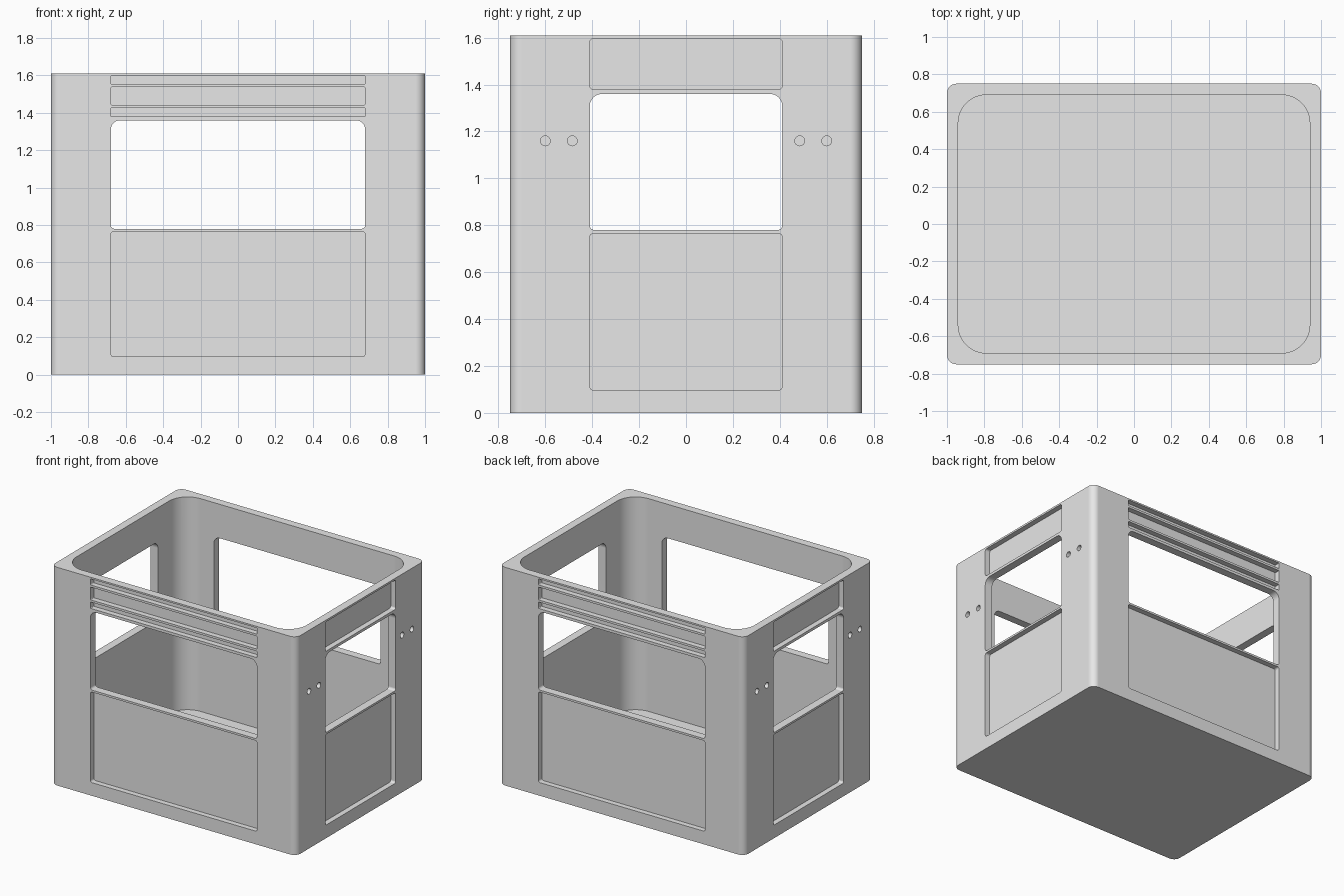
import bpy, bmesh, math
from mathutils import Matrix, Vector

if "Cube" in bpy.data.objects:
    bpy.data.objects.remove(bpy.data.objects["Cube"])

HX, HY, HEIGHT = 1.0, 0.75, 1.61
WALL, FLOOR, RECESS = 0.06, 0.04, 0.04

grey = bpy.data.materials.new("crate grey")
grey.use_nodes = True
grey.diffuse_color = (0.8, 0.8, 0.8, 1)
grey.node_tree.nodes["Principled BSDF"].inputs["Base Color"].default_value = (0.8, 0.8, 0.8, 1)


def outline(u, low, high, r_low, r_high, steps):
    """Rounded rectangle from -u to u and from low to high."""
    corners = [(u, high, r_high), (-u, high, r_high), (-u, low, r_low), (u, low, r_low)]
    points = []
    for k, (cu, cv, r) in enumerate(corners):
        mu = cu - math.copysign(r, cu)
        mv = cv - r if k < 2 else cv + r
        for i in range(steps + 1):
            a = math.pi / 2 * (k + i / steps)
            points.append((mu + r * math.cos(a), mv + r * math.sin(a)))
    return points


def prism(bm, points, bottom, top, matrix=Matrix()):
    """Extrude a closed outline along local z, then place it."""
    verts = [bm.verts.new(matrix @ Vector((u, v, bottom))) for u, v in points]
    base = bm.faces.new(verts)
    moved = bmesh.ops.extrude_face_region(bm, geom=[base])["geom"]
    new = [g for g in moved if isinstance(g, bmesh.types.BMVert)]
    shift = matrix.to_3x3() @ Vector((0, 0, top - bottom))
    bmesh.ops.translate(bm, vec=shift, verts=new)


def finish(bm, name):
    bmesh.ops.recalc_face_normals(bm, faces=bm.faces)
    mesh = bpy.data.meshes.new(name)
    bm.to_mesh(mesh)
    bm.free()
    obj = bpy.data.objects.new(name, mesh)
    mesh.materials.append(grey)
    bpy.context.collection.objects.link(obj)
    return obj


def carve(target, cutter):
    cutter.hide_render = True
    mod = target.modifiers.new("carve", "BOOLEAN")
    mod.operation = "DIFFERENCE"
    mod.solver = "EXACT"
    mod.object = cutter
    bpy.ops.object.select_all(action="DESELECT")
    bpy.context.view_layer.objects.active = target
    target.select_set(True)
    bpy.ops.object.modifier_apply(modifier=mod.name)
    bpy.data.objects.remove(cutter)


# Solid rounded block
bm = bmesh.new()
prism(bm, outline(HX, -HY, HY, 0.05, 0.05, 8), 0, HEIGHT)
crate = finish(bm, "crate")

# Hollow interior
bm = bmesh.new()
inner = outline(HX - WALL, WALL - HY, HY - WALL, 0.15, 0.15, 12)
prism(bm, inner, FLOOR, HEIGHT + 0.2)
carve(crate, finish(bm, "interior_cutter"))

# Windows, recessed panels and holes, wall by wall
bm = bmesh.new()
for side in range(4):
    long_wall = side % 2 == 0
    face = HY if long_wall else HX
    half = 0.68 if long_wall else 0.41
    # local x runs along the wall, local y is up, local z points outward
    place = Matrix.Rotation(side * math.pi / 2, 4, "Z") @ Matrix.Rotation(math.pi / 2, 4, "X")

    prism(bm, outline(half, 0.78, 1.36, 0.018, 0.05, 6), face - 0.12, face + 0.1, place)

    panels = [(0.097, 0.765)]
    if long_wall:
        panels += [(1.38, 1.427), (1.443, 1.537), (1.553, 1.598)]
    else:
        panels += [(1.38, 1.596)]
    for low, high in panels:
        r = 0.015 if high - low > 0.1 else 0.005
        prism(bm, outline(half, low, high, r, r, 4), face - RECESS, face + 0.1, place)

    if not long_wall:
        for u in (-0.6, -0.485, 0.485, 0.6):
            ring = [(u + 0.021 * math.cos(i * math.pi / 12), 1.16 + 0.021 * math.sin(i * math.pi / 12))
                    for i in range(24)]
            prism(bm, ring, face - RECESS, face + 0.1, place)
carve(crate, finish(bm, "wall_cutter"))

# Smooth corners with crisp edges
bpy.ops.object.shade_smooth_by_angle(angle=math.radians(35))
weighted = crate.modifiers.new("even shading", "WEIGHTED_NORMAL")
weighted.keep_sharp = True
